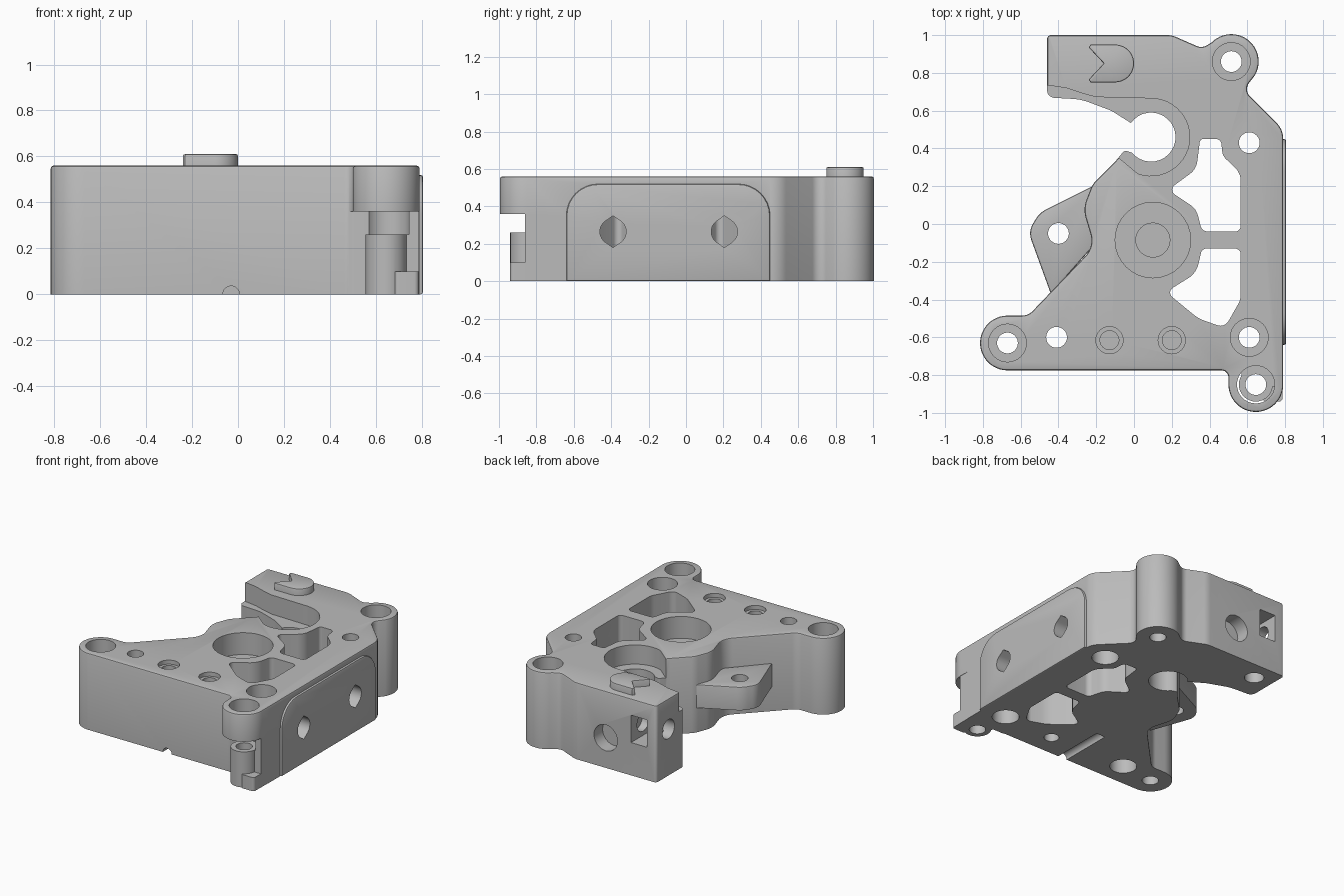
import bpy, bmesh, math
from mathutils import Matrix, Vector

if "Cube" in bpy.data.objects:
    bpy.data.objects.remove(bpy.data.objects["Cube"])

grey = bpy.data.materials.new("plain grey")
grey.use_nodes = True
tint = (0.5, 0.5, 0.5, 1)
grey.diffuse_color = tint
grey.node_tree.nodes["Principled BSDF"].inputs["Base Color"].default_value = tint

TOP = 0.56
# Local axes for prisms that run along x or y
ALONG_Z = Matrix.Identity(4)
ALONG_X = Matrix(((0, 0, 1, 0), (1, 0, 0, 0), (0, 1, 0, 0), (0, 0, 0, 1)))
ALONG_Y = Matrix(((0, 1, 0, 0), (0, 0, 1, 0), (1, 0, 0, 0), (0, 0, 0, 1)))


def arc(cx, cy, r, start, end, n=24):
    angles = [math.radians(start + (end - start) * i / n) for i in range(n + 1)]
    return [(cx + r * math.cos(a), cy + r * math.sin(a)) for a in angles]


def rounded(corners, n=8):
    """Polygon whose corners (x, y, radius) are filleted."""
    out = []
    for i, c in enumerate(corners):
        p = Vector(c[:2])
        r = c[2] if len(c) > 2 else 0
        u = Vector(corners[i - 1][:2]) - p
        v = Vector(corners[(i + 1) % len(corners)][:2]) - p
        if r == 0 or u.angle(v) > 3.1:
            out.append(tuple(p))
            continue
        half = u.angle(v) / 2
        t = min(r / math.tan(half), 0.49 * min(u.length, v.length))
        r = t * math.tan(half)
        mid = p + (u.normalized() + v.normalized()).normalized() * (r / math.sin(half))
        a = p + u.normalized() * t - mid
        b = p + v.normalized() * t - mid
        sweep = a.angle_signed(b)
        for k in range(n + 1):
            q = a.copy()
            q.rotate(Matrix.Rotation(-sweep * k / n, 2))
            out.append(tuple(mid + q))
    return out


def prism(name, pts, low, high, axes=ALONG_Z, soft=0):
    bm = bmesh.new()
    base = bm.faces.new([bm.verts.new((x, y, low)) for x, y in pts])
    ext = bmesh.ops.extrude_face_region(bm, geom=[base])["geom"]
    moved = [g for g in ext if isinstance(g, bmesh.types.BMVert)]
    bmesh.ops.translate(bm, verts=moved, vec=(0, 0, high - low))
    if soft:
        rim = [e for e in bm.edges if all(v.co.z > high - 1e-5 for v in e.verts)]
        bmesh.ops.bevel(bm, geom=rim, offset=soft, segments=2, profile=0.5, affect='EDGES')
    bm.transform(axes)
    bmesh.ops.recalc_face_normals(bm, faces=bm.faces)
    mesh = bpy.data.meshes.new(name)
    bm.to_mesh(mesh)
    bm.free()
    mesh.materials.append(grey)
    ob = bpy.data.objects.new(name, mesh)
    bpy.context.collection.objects.link(ob)
    return ob


def combine(target, tool, op='DIFFERENCE'):
    mod = target.modifiers.new("combine", 'BOOLEAN')
    mod.operation, mod.object, mod.solver = op, tool, 'EXACT'
    bpy.context.view_layer.objects.active = target
    bpy.ops.object.modifier_apply(modifier=mod.name)
    bpy.data.objects.remove(tool)


def bore(target, x, y, r, low=-0.1, high=0.7, axes=ALONG_Z):
    combine(target, prism("bore", arc(x, y, r, 0, 360, 32)[:-1], low, high, axes))


def rect(x0, x1, y0, y1):
    return [(x0, y0), (x1, y0), (x1, y1), (x0, y1)]


# Main block outline with three ears and the open hook
front_ear, back_ear, left_ear = (0.645, -0.85), (0.515, 0.86), (-0.67, -0.63)
hook = (0.09, 0.46)
outline = rounded(
    arc(*left_ear, 0.145, 90, 270)
    + [(0.5, -0.775, 0.07)] + arc(*front_ear, 0.145, 180, 360)
    + [(0.79, 0.5, 0.12), (0.58, 0.71, 0.07)] + arc(*back_ear, 0.145, -30, 135)
    + [(0.36, 0.93, 0.08), (0.2, 1, 0.12), (-0.46, 1, 0.02), (-0.46, 0.67, 0.04),
       (-0.28, 0.66, 0.3), (-0.12, 0.6, 0.2)]
    + arc(*hook, 0.13, 145, -140)
    + [(-0.05, 0.39, 0.02), (-0.1, 0.33, 0.05), (-0.22, 0.21, 0.12), (-0.27, 0.08, 0.15),
       (-0.21, -0.12, 0.12), (-0.56, -0.485, 0.08)])
body = prism("main_block", outline, 0, TOP, soft=0.012)

# Raised pad on the side wall
pad = rounded([(-0.64, 0), (0.45, 0), (0.45, 0.52, 0.17), (-0.64, 0.52, 0.17)])
combine(body, prism("pad", pad, 0.7, 0.806, ALONG_X, soft=0.012), 'UNION')

# Undercut below the front ear, leaving a pillar, a rear web and a foot
combine(body, prism("undercut", rect(0.4, 0.9, -1.1, -0.78), -0.1, 0.36))
combine(body, prism("pillar", arc(*front_ear, 0.09, 0, 360, 32)[:-1], 0, 0.4), 'UNION')
combine(body, prism("web", rect(0.57, 0.788, -0.86, -0.7), 0, 0.4), 'UNION')
combine(body, prism("foot", rounded([(0.68, -0.94, 0.02), (0.787, -0.94, 0.02),
                                     (0.787, -0.75), (0.68, -0.75)]), 0, 0.1), 'UNION')

# Lowered seat around the hook
seat = [(-0.6, 0.75), (-0.46, 0.735), (-0.36, 0.72), (-0.27, 0.69), (-0.2, 0.672)]
seat += arc(*hook, 0.205, 90, -110) + [(-0.08, 0.35), (-0.6, 0.4)]
combine(body, prism("seat", seat, 0.42, 0.7))

# Two through windows
upper = [(0.35, 0.45, 0.02), (0.46, 0.45, 0.03), (0.47, 0.36, 0.06), (0.565, 0.27, 0.1),
         (0.565, -0.04, 0.03), (0.36, -0.04, 0.04), (0.33, 0.08, 0.1), (0.18, 0.18, 0.03),
         (0.33, 0.29, 0.1)]
lower = [(0.36, -0.13, 0.03), (0.565, -0.13, 0.03), (0.565, -0.4, 0.1), (0.48, -0.55, 0.05),
         (0.34, -0.5, 0.2), (0.17, -0.36, 0.03), (0.33, -0.26, 0.12)]
for window in (upper, lower):
    combine(body, prism("window", rounded(window), -0.1, 0.7))

# Counterbored ear holes and the other vertical holes
for x, y in (front_ear, back_ear, left_ear):
    bore(body, x, y, 0.1, 0.26)
    bore(body, x, y, 0.055)
bore(body, 0.61, -0.6, 0.1, 0.36)
for x, y in ((-0.41, -0.6), (0.61, 0.43), (0.61, -0.6)):
    bore(body, x, y, 0.055)
    bore(body, x, y, 0.09, high=0.2)
for x in (-0.13, 0.2):
    bore(body, x, -0.615, 0.072, 0.53)
    bore(body, x, -0.615, 0.05, 0.4)
bore(body, 0.2, -0.615, 0.05, high=0.1)

# Central bearing pocket
bore(body, 0.1, -0.085, 0.2, 0.4)
bore(body, 0.1, -0.085, 0.09, 0.3)

# Pointed cross holes through the side wall
for y in (-0.39, 0.205):
    z, r = 0.265, 0.07
    drop = (arc(y, z, r, -60, 60, 12) + [(y, z + 0.085)]
            + arc(y, z, r, 120, 240, 12) + [(y, z - 0.085)])
    combine(body, prism("cross_hole", drop, 0.5, 0.9, ALONG_X))

# Openings in the arm: back pocket, nut slot, end hole and bottom hole
bore(body, 0.22, -0.05, 0.095, 0.9, 1.1, ALONG_Y)
combine(body, prism("nut_slot", rect(0.24, 0.44, -0.385, -0.255), 0.8, 1.1, ALONG_Y))
bore(body, 0.86, 0.34, 0.07, -0.6, -0.2, ALONG_X)
bore(body, -0.32, 0.86, 0.065, high=0.2)

# Groove under the front edge
bore(body, 0, -0.03, 0.036, -0.9, -0.38, ALONG_Y)

# Lower side tab with its hole
tab = prism("side_tab", rounded([(-0.18, 0.22), (-0.5, 0.06, 0.14), (-0.56, -0.04, 0.1),
                                 (-0.44, -0.37), (-0.2, -0.1)]), 0.18, 0.35, soft=0.01)
bore(tab, -0.4, -0.05, 0.055)

# Raised marker with a notched end on the arm
marker = [(-0.16, 0.85), (-0.24, 0.765), (-0.23, 0.75)] + arc(-0.1, 0.85, 0.1, -90, 90)
marker += [(-0.23, 0.95), (-0.24, 0.935)]
boss = prism("arm_marker", marker, TOP - 0.02, 0.61, soft=0.008)

bpy.ops.object.select_all(action='DESELECT')
for ob in (body, tab, boss):
    ob.select_set(True)
bpy.context.view_layer.objects.active = body
bpy.ops.object.shade_smooth_by_angle(angle=math.radians(35))
